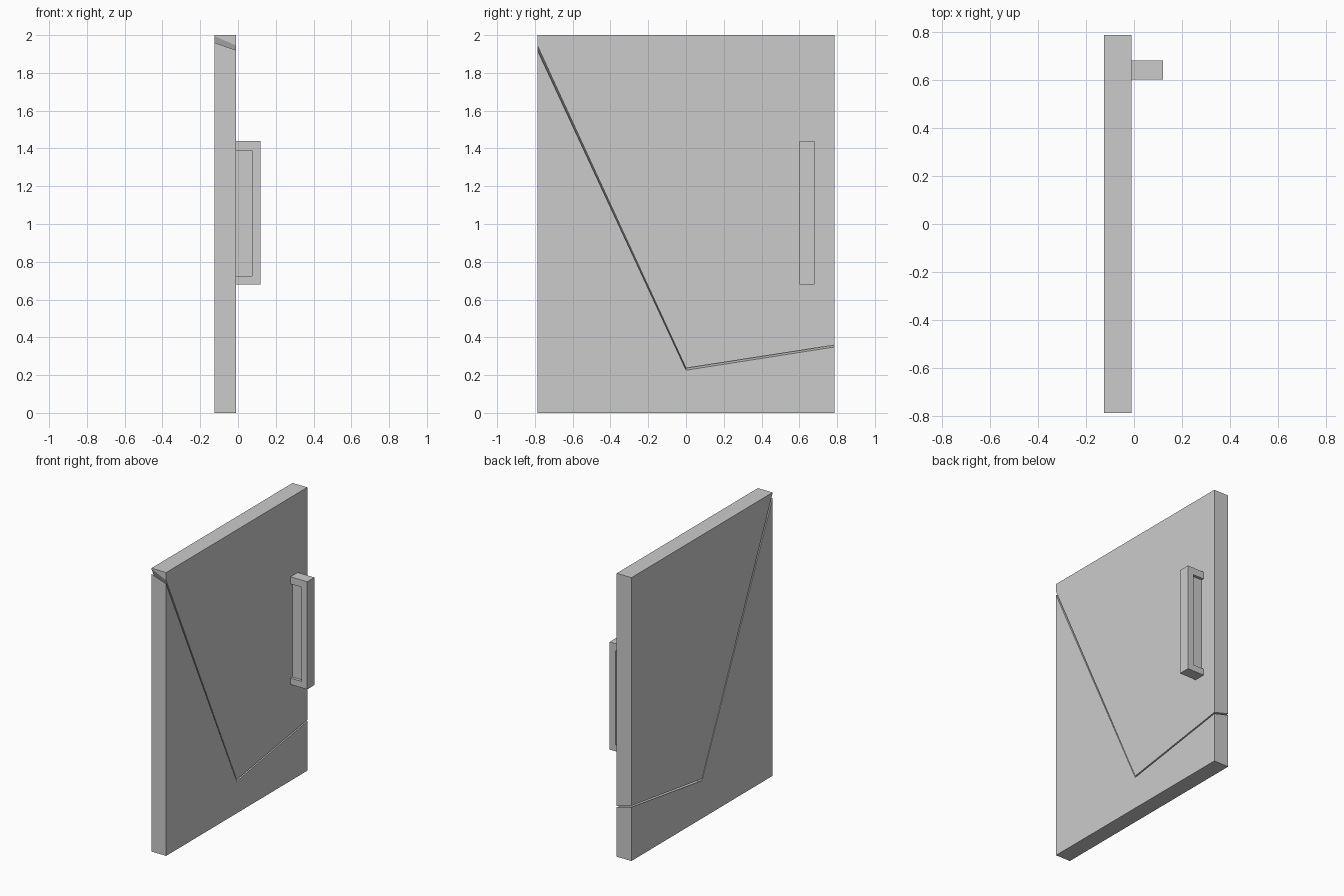
import bpy
import bmesh

cube = bpy.data.objects.get("Cube")
if cube:
    bpy.data.objects.remove(cube, do_unlink=True)

grey = bpy.data.materials.new("plain grey")
grey.use_nodes = True
colour = (0.6, 0.6, 0.6, 1)
grey.diffuse_color = colour
grey.node_tree.nodes["Principled BSDF"].inputs["Base Color"].default_value = colour

BACK, FRONT, HALF = -0.125, -0.01, 0.787


def finish(name, bm):
    bmesh.ops.recalc_face_normals(bm, faces=bm.faces)
    mesh = bpy.data.meshes.new(name)
    bm.to_mesh(mesh)
    bm.free()
    mesh.materials.append(grey)
    obj = bpy.data.objects.new(name, mesh)
    bpy.context.collection.objects.link(obj)
    return obj


def slab(name, outline):
    """Panel piece from (y, outer z, inner z) corners; the cut edges slope through the thickness."""
    bm = bmesh.new()
    outer = [bm.verts.new((FRONT, y, z)) for y, z, _ in outline]
    inner = [bm.verts.new((BACK, y, z)) for y, _, z in outline]
    bm.faces.new(outer)
    bm.faces.new(inner[::-1])
    for i in range(len(outline)):
        j = (i + 1) % len(outline)
        bm.faces.new((outer[i], inner[i], inner[j], outer[j]))
    return finish(name, bm)


def add_box(bm, x, y, z):
    verts = bmesh.ops.create_cube(bm, size=1)["verts"]
    for v in verts:
        v.co = [(a + b) / 2 + c * (b - a) for c, (a, b) in zip(v.co, (x, y, z))]


# Door panel in three pieces separated by sloping gaps
slab("upper_panel", [(-HALF, 2, 2), (-HALF, 1.945, 1.995), (0, 0.237, 0.28),
                     (HALF, 0.359, 0.39), (HALF, 2, 2)])
slab("lower_front_panel", [(-HALF, 0, 0), (0, 0, 0), (0, 0.226, 0.267),
                           (-HALF, 1.92, 1.96)])
slab("lower_back_panel", [(0, 0, 0), (HALF, 0, 0), (HALF, 0.349, 0.38),
                          (0, 0.226, 0.267)])

# Handle: grip and two end arms, with a shallow recess on each side
bm = bmesh.new()
wide = (0.6, 0.68)
add_box(bm, (0.075, 0.12), wide, (0.68, 1.44))
for z in ((0.68, 0.725), (1.39, 1.44)):
    add_box(bm, (FRONT, 0.075), wide, z)
add_box(bm, (FRONT, 0.075), (0.62, 0.66), (0.725, 1.39))
finish("handle", bm)
